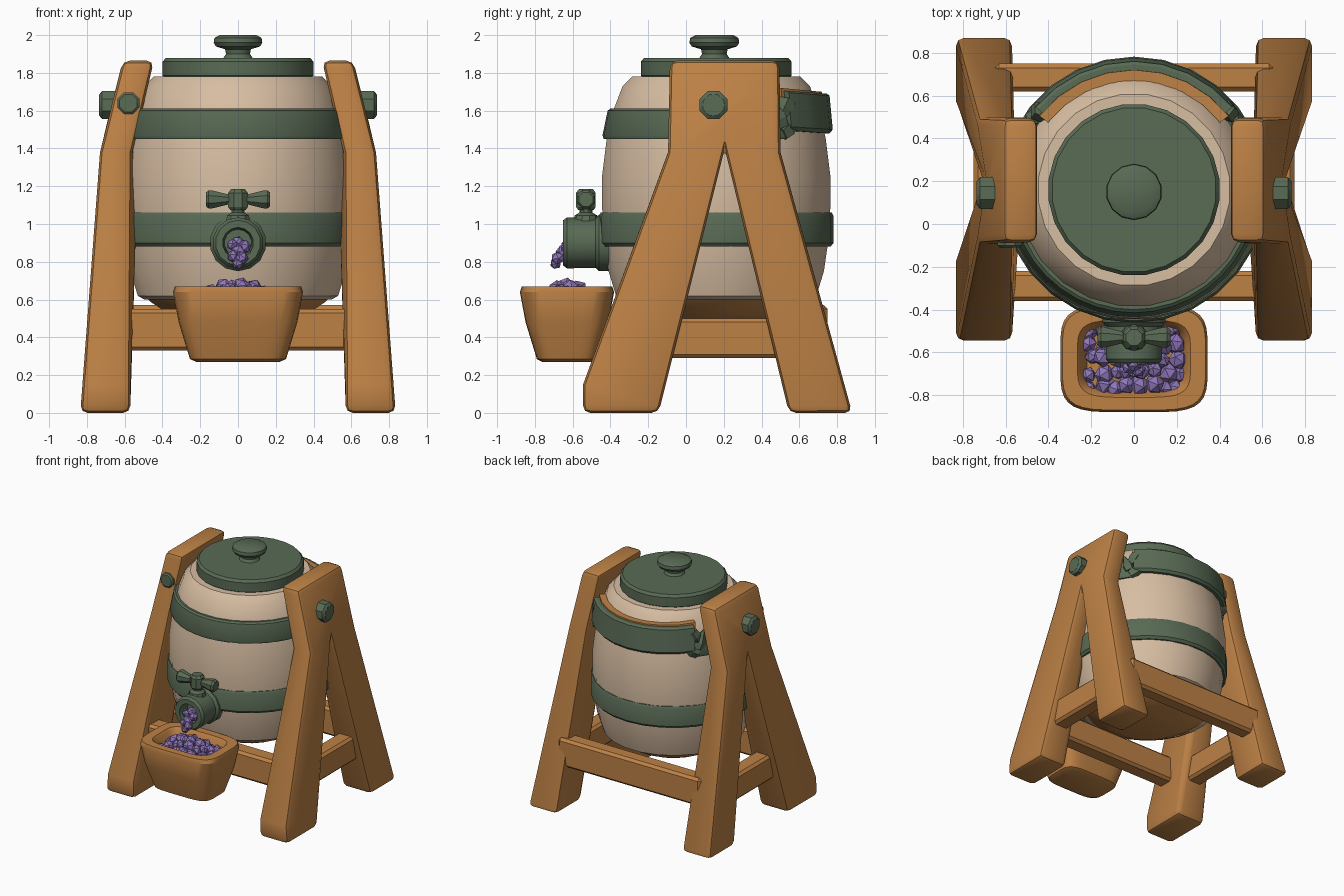
import bpy, bmesh, math, random
from mathutils import Matrix, Vector

if "Cube" in bpy.data.objects:
    bpy.data.objects.remove(bpy.data.objects["Cube"])
random.seed(4)


def mat(name, col):
    m = bpy.data.materials.new(name)
    m.diffuse_color = (*col, 1)
    m.use_nodes = True
    m.node_tree.nodes["Principled BSDF"].inputs["Base Color"].default_value = m.diffuse_color
    return m


WOOD = mat("warm wood", (0.51, 0.22, 0.06))
CREAM = mat("pale cream", (0.68, 0.51, 0.36))
GREEN = mat("dark green metal", (0.10, 0.145, 0.09))
PURPLE = mat("grape purple", (0.27, 0.18, 0.48))
CY = 0.16  # barrel centre in y


def finish(bm, name, material, bevel=0, segs=2, smooth=True, angle=32):
    bmesh.ops.remove_doubles(bm, verts=bm.verts, dist=1e-5)
    bmesh.ops.recalc_face_normals(bm, faces=bm.faces)
    if bevel:
        edges = [e for e in bm.edges if e.calc_face_angle(0) > math.radians(25)]
        bmesh.ops.bevel(bm, geom=edges, offset=bevel, segments=segs, profile=0.5,
                        affect='EDGES', clamp_overlap=True)
    me = bpy.data.meshes.new(name)
    bm.to_mesh(me)
    bm.free()
    me.materials.append(material)
    if smooth:
        me.shade_smooth()
        me.set_sharp_from_angle(angle=math.radians(angle))
    ob = bpy.data.objects.new(name, me)
    bpy.context.collection.objects.link(ob)
    return ob


def loft(name, rings, material, loc=(0, 0, 0), rot=None, n=24, power=2.0, **kw):
    """Stack of (half x, half y, z) rings; a power over 2 squares them off."""
    bm = bmesh.new()
    M = Matrix.Translation(loc) @ (rot or Matrix())
    loops = []
    for hx, hy, z in rings:
        loop = []
        for i in range(n):
            a = 2 * math.pi * (i + 0.5) / n
            c, s = math.cos(a), math.sin(a)
            x = math.copysign(abs(c) ** (2 / power), c) * hx
            y = math.copysign(abs(s) ** (2 / power), s) * hy
            loop.append(bm.verts.new(M @ Vector((x, y, z))))
        loops.append(loop)
    for a, b in zip(loops, loops[1:]):
        for i in range(n):
            j = (i + 1) % n
            bm.faces.new((a[i], a[j], b[j], b[i]))
    bm.faces.new(loops[0][::-1])
    bm.faces.new(loops[-1])
    return finish(bm, name, material, **kw)


def turned(name, profile, material, **kw):
    return loft(name, [(r, r, z) for r, z in profile], material, **kw)


def band(name, profile, a0, a1, material, n=28, tilt=0.0, **kw):
    """Sweep a closed (radius, z) section round the barrel; tilt lifts the ends."""
    bm = bmesh.new()
    full = a1 - a0 >= 360
    loops = []
    for i in range(n if full else n + 1):
        t = i / n
        a = math.radians(a0 + (a1 - a0) * t)
        lift = tilt * (2 * t - 1) ** 2
        loops.append([bm.verts.new((r * math.cos(a), CY + r * math.sin(a), z + lift))
                      for r, z in profile])
    k = len(profile)
    pairs = list(zip(loops, loops[1:])) + ([(loops[-1], loops[0])] if full else [])
    for a, b in pairs:
        for i in range(k):
            j = (i + 1) % k
            bm.faces.new((a[i], a[j], b[j], b[i]))
    if not full:
        bm.faces.new(loops[0])
        bm.faces.new(loops[-1][::-1])
    return finish(bm, name, material, **kw)


def beam(name, lo, hi, material, bevel=0.02):
    bm = bmesh.new()
    bmesh.ops.create_cube(bm, size=1)
    for v in bm.verts:
        v.co = [l + (c + 0.5) * (h - l) for c, l, h in zip(v.co, lo, hi)]
    return finish(bm, name, material, bevel=bevel, segs=1)


ROT_FRONT = Matrix.Rotation(math.pi / 2, 4, 'X')   # local z points to the front
ROT_SIDE = Matrix.Rotation(math.pi / 2, 4, 'Y')    # local z points to +x

# Barrel body, wooden base, lid and knob
turned("barrel_body", [(0.50, 0.60), (0.535, 0.62), (0.575, 0.75), (0.60, 0.92), (0.61, 1.1),
                       (0.61, 1.25), (0.585, 1.45), (0.55, 1.60), (0.50, 1.73), (0.45, 1.78)],
       CREAM, loc=(0, CY, 0))
turned("barrel_base", [(0.30, 0.49), (0.38, 0.53), (0.47, 0.59), (0.49, 0.61)], WOOD, loc=(0, CY, 0))
turned("lid", [(0.38, 1.765), (0.402, 1.785), (0.402, 1.86), (0.385, 1.88)], GREEN, loc=(0, CY, 0))
turned("lid_knob", [(0.085, 1.87), (0.065, 1.90), (0.07, 1.925), (0.12, 1.94), (0.132, 1.96),
                    (0.128, 1.985), (0.10, 2.0)], GREEN, loc=(0, CY - 0.01, 0), n=14)

# Hoops: the upper one is broken at the back, where a raised strap takes over
band("lower_hoop", [(0.57, 0.88), (0.605, 0.88), (0.622, 0.90), (0.622, 1.04), (0.612, 1.06), (0.57, 1.06)],
     0, 360, GREEN)
band("upper_hoop", [(0.53, 1.45), (0.595, 1.45), (0.602, 1.47), (0.575, 1.60), (0.56, 1.612), (0.50, 1.612)],
     142, 398, GREEN)
band("back_strap", [(0.57, 1.48), (0.60, 1.48), (0.617, 1.50), (0.60, 1.68), (0.585, 1.69), (0.55, 1.69)],
     40, 140, GREEN, n=8, tilt=0.015)
band("strap_lining", [(0.52, 1.50), (0.575, 1.50), (0.56, 1.70), (0.51, 1.70)],
     38, 142, WOOD, n=8, tilt=0.02)
for s in (-1, 1):
    for k, (deg, z, tip) in enumerate([(39, 1.61, 150), (35, 1.56, 20), (41, 1.50, -60)]):
        a = math.radians(deg)
        pos = (s * 0.57 * math.cos(a), CY + 0.57 * math.sin(a), z)
        rot = Matrix.Rotation(s * a, 4, 'Z') @ Matrix.Rotation(math.radians(tip), 4, 'X')
        turned(f"strap_tear_{k}", [(0.045, -0.05), (0.05, 0.0), (0.008, 0.10)], GREEN,
               loc=pos, rot=rot, n=5, smooth=False)

# A-shaped side frames leaning inwards at the top
OUTLINE = [(-0.085, 1.865), (0.495, 1.865), (0.50, 1.38), (0.205, 1.40), (-0.095, 1.38),
           (-0.545, 0.15), (-0.545, 0.0), (-0.145, 0.0), (0.545, 0.0), (0.88, 0.0)]
CELLS = [(0, 1, 2, 3, 4), (4, 3, 7, 6, 5), (2, 9, 8, 3)]


def frame_x(z):
    if z > 1.39:
        t = (z - 1.39) / 0.475
        return 0.56 - 0.115 * t, 0.73 - 0.12 * t
    t = z / 1.39
    return 0.57 - 0.01 * t, 0.835 - 0.105 * t


for s, side in ((-1, "left"), (1, "right")):
    bm = bmesh.new()
    layers = [[bm.verts.new((s * frame_x(z)[i], y, z)) for y, z in OUTLINE] for i in (0, 1)]
    used = {}
    for cell in CELLS:
        for layer in layers:
            bm.faces.new([layer[i] for i in cell])
        for i, j in zip(cell, cell[1:] + cell[:1]):
            key = frozenset((i, j))
            used[key] = None if key in used else (i, j)
    for e in filter(None, used.values()):
        bm.faces.new((layers[0][e[0]], layers[0][e[1]], layers[1][e[1]], layers[1][e[0]]))
    finish(bm, side + "_frame", WOOD, bevel=0.038)
    # Pivot bolt and lower side rail
    turned(side + "_pivot_bolt", [(0.08, -0.09), (0.08, 0.02), (0.06, 0.035)], GREEN,
           loc=(s * 0.70, 0.145, 1.63), rot=Matrix.Rotation(s * math.pi / 2, 4, 'Y'), n=8)
    x0, x1 = sorted((s * 0.61, s * 0.75))
    beam(side + "_side_rail", (x0, -0.25, 0.29), (x1, 0.60, 0.50), WOOD)
turned("front_frame_bolt", [(0.062, 0), (0.062, 0.03), (0.05, 0.04)], GREEN,
       loc=(-0.58, -0.07, 1.64), rot=ROT_FRONT, n=8)

# Cross rails joining the two frames
beam("front_rail", (-0.65, -0.36, 0.33), (0.65, -0.22, 0.55), WOOD)
beam("back_rail", (-0.65, 0.62, 0.34), (0.65, 0.75, 0.57), WOOD)

# Tap with a hollow spout, stem and bow handle
turned("tap_spout", [(0.15, 0.38), (0.15, 0.46), (0.132, 0.48), (0.135, 0.63), (0.12, 0.65),
                     (0.082, 0.65), (0.072, 0.56)], GREEN, loc=(0, 0, 0.90), rot=ROT_FRONT, n=14)
turned("tap_stem", [(0.07, 1.0), (0.06, 1.045), (0.035, 1.06), (0.035, 1.10)], GREEN,
       loc=(0, -0.53, 0), n=10)
turned("tap_handle", [(0.04, -0.17), (0.052, -0.155), (0.05, -0.13), (0.028, -0.05), (0.028, 0.05),
                      (0.05, 0.13), (0.052, 0.155), (0.04, 0.17)], GREEN,
       loc=(0, -0.53, 1.13), rot=ROT_SIDE, n=8)
turned("tap_hub", [(0.045, 1.075), (0.056, 1.09), (0.056, 1.165), (0.04, 1.185)], GREEN,
       loc=(0, -0.53, 0), n=8)

# Catching trough
loft("trough", [(0.22, 0.13, 0.27), (0.255, 0.16, 0.285), (0.315, 0.22, 0.48), (0.345, 0.25, 0.64),
                (0.335, 0.24, 0.67), (0.265, 0.18, 0.67), (0.25, 0.165, 0.65), (0.22, 0.14, 0.56)],
     WOOD, loc=(0, -0.63, 0), n=32, power=4.5)


# Grapes in the trough and spilling from the tap
def grapes(name, spots, size):
    bm = bmesh.new()
    for p in spots:
        M = Matrix.Translation(p) @ Matrix.Rotation(random.uniform(0, 6), 4, Vector(
            (random.random(), random.random(), random.random() + 0.1)))
        g = bmesh.new()
        bmesh.ops.create_icosphere(g, subdivisions=1, radius=size * random.uniform(0.85, 1.2), matrix=M)
        tmp = bpy.data.meshes.new("tmp")
        g.to_mesh(tmp)
        g.free()
        bm.from_mesh(tmp)
        bpy.data.meshes.remove(tmp)
    finish(bm, name, PURPLE, smooth=False)


heap = []
for i in range(8):
    for j in range(5):
        x = -0.205 + 0.41 * i / 7 + random.uniform(-0.015, 0.015)
        y = -0.76 + 0.265 * j / 4 + random.uniform(-0.015, 0.015)
        dome = max(0, 1 - (x / 0.2) ** 2 - ((y + 0.64) / 0.16) ** 2)
        heap.append((x, y, 0.59 + 0.08 * dome + random.uniform(-0.01, 0.01)))
grapes("trough_grapes", heap, 0.043)
grapes("spilling_grapes", [(0, -0.60, 0.90), (-0.03, -0.63, 0.89), (0.035, -0.63, 0.88), (0, -0.65, 0.85),
                           (-0.025, -0.67, 0.83), (0.02, -0.68, 0.82), (0, -0.69, 0.79)], 0.035)
